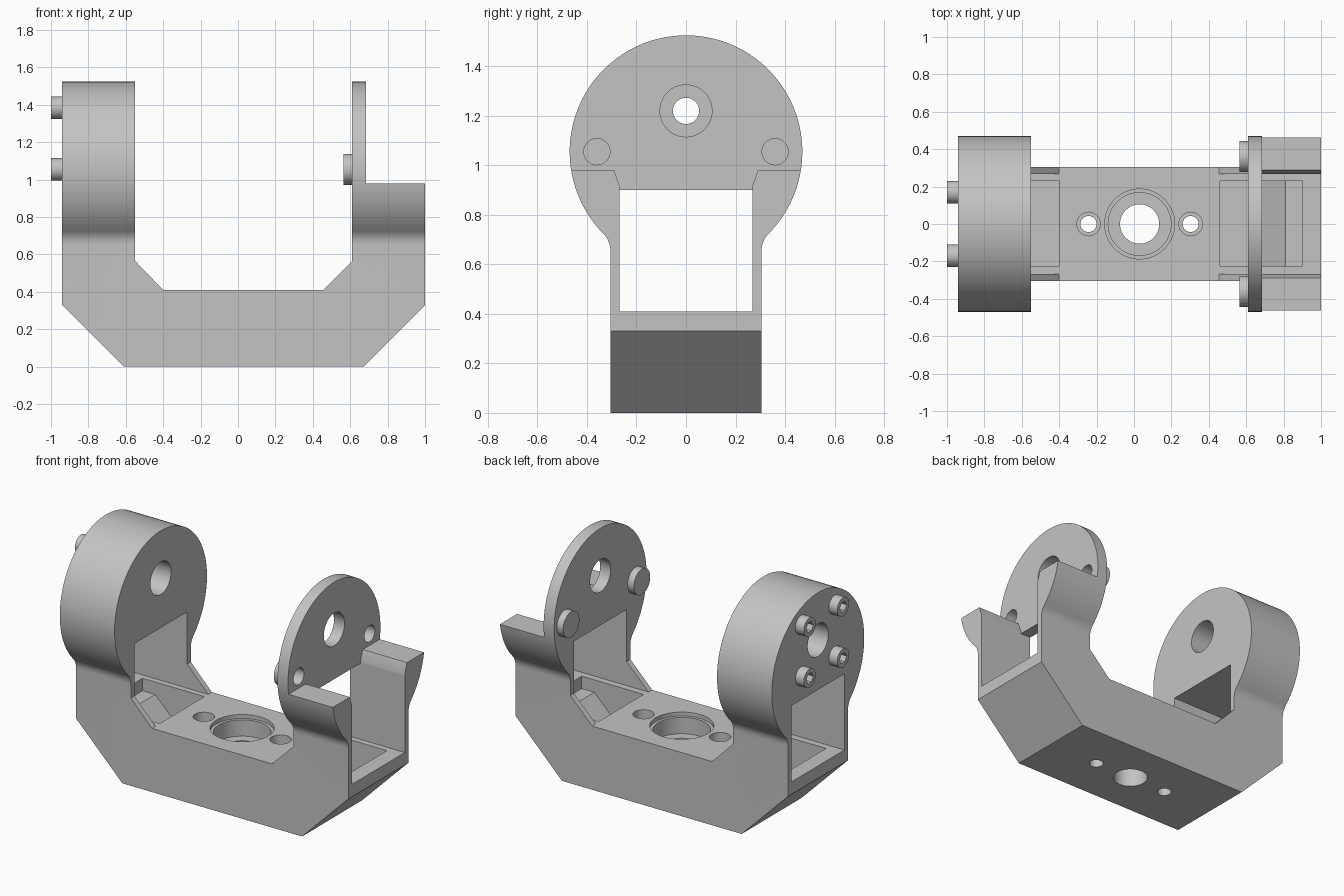
import bpy, bmesh, math
from mathutils import Matrix, Vector

if "Cube" in bpy.data.objects:
    bpy.data.objects.remove(bpy.data.objects["Cube"], do_unlink=True)

grey = bpy.data.materials.new("mid grey")
grey.use_nodes = True
grey.diffuse_color = (0.55, 0.55, 0.55, 1)
grey.node_tree.nodes["Principled BSDF"].inputs["Base Color"].default_value = (0.55, 0.55, 0.55, 1)

MID = 0.03          # middle of the base along x
HUB_Z, HUB_R = 1.055, 0.47
AXLE_Z = 1.22
HALF = 0.305        # half width of the base
FLOOR = 0.41


def finish(name, bm):
    bmesh.ops.recalc_face_normals(bm, faces=bm.faces)
    mesh = bpy.data.meshes.new(name)
    bm.to_mesh(mesh)
    bm.free()
    mesh.materials.append(grey)
    obj = bpy.data.objects.new(name, mesh)
    bpy.context.collection.objects.link(obj)
    return obj


def extrude(name, points, axis, lo, hi):
    """Extrude an outline along x (points are y, z) or along y (points are x, z)."""
    bm = bmesh.new()
    place = (lambda a, b: (lo, a, b)) if axis == "x" else (lambda a, b: (a, lo, b))
    face = bm.faces.new([bm.verts.new(place(a, b)) for a, b in points])
    out = bmesh.ops.extrude_face_region(bm, geom=[face])
    move = Vector((hi - lo, 0, 0)) if axis == "x" else Vector((0, hi - lo, 0))
    bmesh.ops.translate(bm, vec=move, verts=[g for g in out["geom"] if isinstance(g, bmesh.types.BMVert)])
    return finish(name, bm)


def cylinder(name, axis, a, b, lo, hi, r, sides=48):
    """Cylinder along x at (y, z) = (a, b), or along z at (x, y) = (a, b)."""
    bm = bmesh.new()
    mid = (lo + hi) / 2
    if axis == "x":
        mat = Matrix.Translation((mid, a, b)) @ Matrix.Rotation(math.pi / 2, 4, "Y")
    else:
        mat = Matrix.Translation((a, b, mid))
    bmesh.ops.create_cone(bm, cap_ends=True, segments=sides, radius1=r, radius2=r, depth=hi - lo, matrix=mat)
    return finish(name, bm)


def combine(obj, tool, operation="DIFFERENCE"):
    mod = obj.modifiers.new("cut", "BOOLEAN")
    mod.operation, mod.solver, mod.object = operation, "EXACT", tool
    bpy.context.view_layer.objects.active = obj
    bpy.ops.object.modifier_apply(modifier=mod.name)
    bpy.data.objects.remove(tool, do_unlink=True)


def smooth(obj):
    bpy.ops.object.select_all(action="DESELECT")
    obj.select_set(True)
    bpy.context.view_layer.objects.active = obj
    bpy.ops.object.shade_smooth_by_angle(angle=math.radians(25))


# Side outline: straight post, concave fillet, round hub
fillet = 0.1
fy = HALF + fillet
dz = math.sqrt((HUB_R + fillet) ** 2 - fy ** 2)
turn = math.atan2(dz, fy)
half = [(HALF, -0.1)]
for i in range(9):
    t = math.pi - turn * i / 8
    half.append((fy + fillet * math.cos(t), HUB_Z - dz + fillet * math.sin(t)))
for i in range(1, 41):
    t = -turn + (math.pi / 2 + turn) * i / 40
    half.append((HUB_R * math.cos(t), HUB_Z + HUB_R * math.sin(t)))
outline = half + [(-y, z) for y, z in reversed(half[:-1])]
bracket = extrude("bracket", outline, "x", -1.2, 1.2)

# Front outline: chamfered base, thick right arm, thin left plate with low cheeks
front = [(-0.61, 0), (0.67, 0), (1, 0.33), (1, 0.98), (0.685, 0.98), (0.685, 1.7), (0.61, 1.7),
         (0.61, 0.565), (0.455, FLOOR), (-0.40, FLOOR), (-0.55, 0.565), (-0.55, 1.7),
         (-0.94, 1.7), (-0.94, 0.33)]
combine(bracket, extrude("front_cutter", front, "y", -1, 1), "INTERSECT")

# Window through both arms, and the open slot outside the thin plate
w, top = 0.268, 0.90
combine(bracket, extrude("window_cutter", [(-w, FLOOR), (w, FLOOR), (w, top), (-w, top)], "x", -1.3, 1.3))
slot = [(-w, 0.6), (w, 0.6), (w, 0.915), (0.29, 0.98), (0.29, 1.1), (-0.29, 1.1), (-0.29, 0.98), (-w, 0.915)]
combine(bracket, extrude("slot_cutter", slot, "x", 0.685, 1.3))

# Stepped pockets at both ends of the base floor
pocket = [(0.46, 0.5), (0.46, 0.14), (0.62, 0.14), (0.81, 0.33), (0.90, 0.33), (0.90, 0.5)]
for shape in (pocket, [(2 * MID - x, z) for x, z in pocket]):
    combine(bracket, extrude("pocket_cutter", shape, "y", -0.225, 0.23))

# Centre bore with two steps, and counterbored screw holes
for r, bottom in ((0.187, 0.385), (0.168, 0.28), (0.105, -0.1)):
    combine(bracket, cylinder("bore_cutter", "z", MID, 0, bottom, 0.6, r))
for x in (MID - 0.273, MID + 0.273):
    for r, bottom in ((0.063, 0.2), (0.043, -0.1)):
        combine(bracket, cylinder("screw_cutter", "z", x, 0, bottom, 0.6, r, 32))

# Axle holes
for lo, hi, r in ((0.5, 0.8, 0.105), (-0.70, -0.45, 0.105), (-1.1, -0.78, 0.105), (-0.9, -0.6, 0.053)):
    combine(bracket, cylinder("axle_cutter", "x", 0, AXLE_Z, lo, hi, r))

# Caps on the inside of the thin plate, behind small holes
for side, name in ((-1, "right_plate_cap"), (1, "left_plate_cap")):
    y = side * 0.36
    combine(bracket, cylinder("cap_cutter", "x", y, HUB_Z, 0.5, 0.8, 0.053, 32))
    smooth(cylinder(name, "x", y, HUB_Z, 0.565, 0.61, 0.083))
smooth(bracket)

# Four socket bolts on the outside of the thick arm
for y in (-0.17, 0.17):
    for z in (-0.165, 0.165):
        bolt = cylinder("socket_bolt", "x", y, AXLE_Z + z, -1.0, -0.94, 0.06, 32)
        combine(bolt, cylinder("socket_cutter", "x", y, AXLE_Z + z, -1.1, -0.96, 0.035, 6))
        smooth(bolt)
